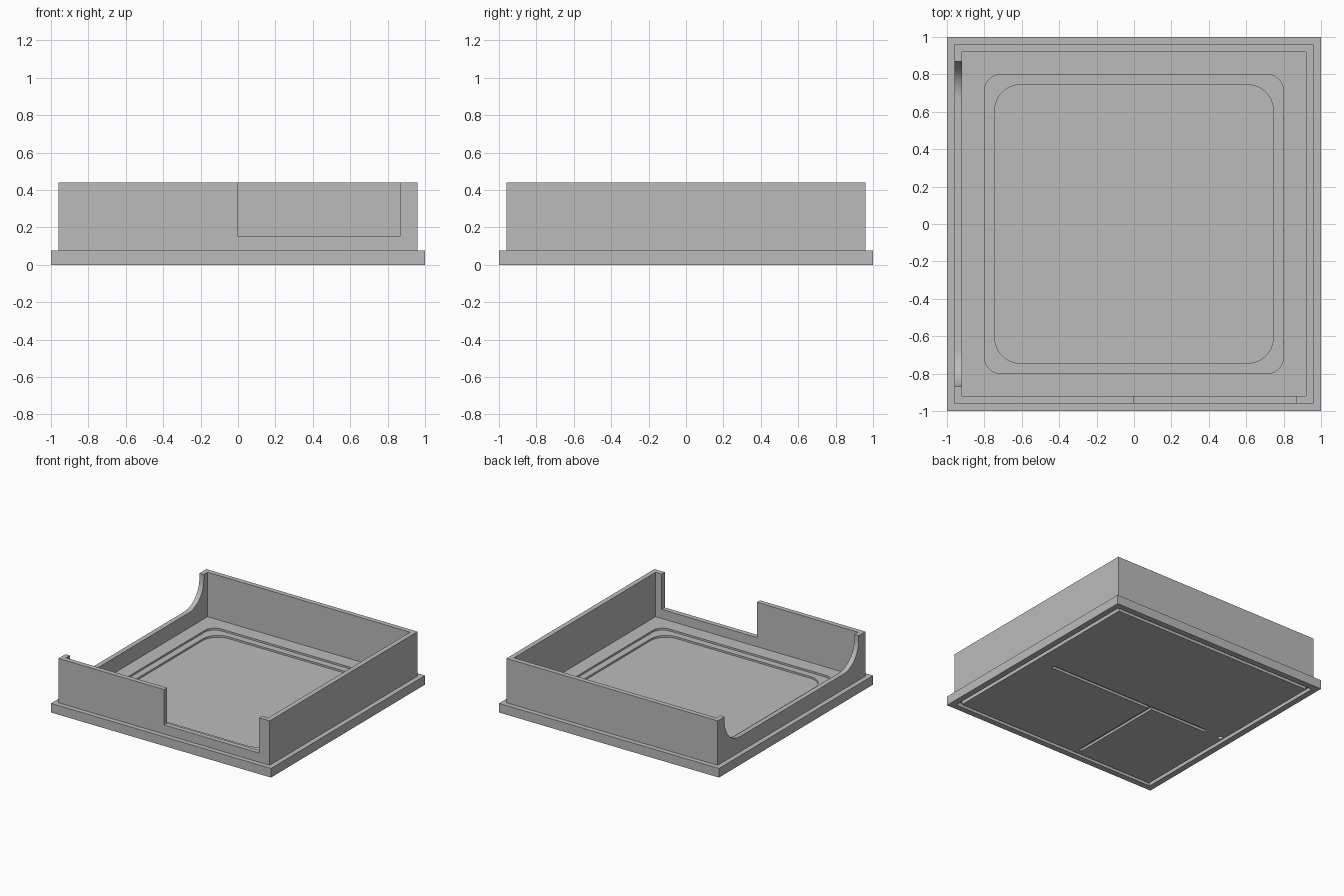
import bpy, bmesh, math
from mathutils import Vector

scene = bpy.context.scene
cube = bpy.data.objects.get("Cube")
if cube:
    bpy.data.objects.remove(cube, do_unlink=True)

grey = bpy.data.materials.new("plain_grey")
grey.use_nodes = True
colour = (0.5, 0.5, 0.5, 1)
grey.diffuse_color = colour
grey.node_tree.nodes["Principled BSDF"].inputs["Base Color"].default_value = colour


def rounded(u0, u1, v0, v1, r=0.0, steps=12):
    """Outline of a rectangle, with rounded corners when r > 0."""
    if r == 0:
        return [(u0, v0), (u1, v0), (u1, v1), (u0, v1)]
    centres = [(u1 - r, v1 - r), (u0 + r, v1 - r), (u0 + r, v0 + r), (u1 - r, v0 + r)]
    return [(cu + r * math.cos(a), cv + r * math.sin(a))
            for i, (cu, cv) in enumerate(centres)
            for a in [(i + k / steps) * math.pi / 2 for k in range(steps + 1)]]


def prism(name, outline, low, high, axis="z"):
    """Extrude an outline along z (outline in xy) or along x (outline in yz)."""
    bm = bmesh.new()
    place = (lambda u, v: (u, v, low)) if axis == "z" else (lambda u, v: (low, u, v))
    face = bm.faces.new([bm.verts.new(place(u, v)) for u, v in outline])
    ext = bmesh.ops.extrude_face_region(bm, geom=[face])
    step = Vector((0, 0, high - low)) if axis == "z" else Vector((high - low, 0, 0))
    bmesh.ops.translate(bm, vec=step,
                        verts=[g for g in ext["geom"] if isinstance(g, bmesh.types.BMVert)])
    bmesh.ops.recalc_face_normals(bm, faces=bm.faces)
    mesh = bpy.data.meshes.new(name)
    bm.to_mesh(mesh)
    bm.free()
    mesh.materials.append(grey)
    obj = bpy.data.objects.new(name, mesh)
    scene.collection.objects.link(obj)
    return obj


def box(name, x0, x1, y0, y1, z0, z1):
    return prism(name, rounded(x0, x1, y0, y1), z0, z1)


def cut(target, cutter):
    """Subtract the cutter, then remove it."""
    cutter.hide_render = True
    mod = target.modifiers.new("cut", "BOOLEAN")
    mod.operation, mod.solver, mod.object = "DIFFERENCE", "EXACT", cutter
    bpy.ops.object.select_all(action="DESELECT")
    bpy.context.view_layer.objects.active = target
    target.select_set(True)
    bpy.ops.object.modifier_apply(modifier=mod.name)
    bpy.data.objects.remove(cutter, do_unlink=True)


BASE, TOP, OUT, INN = 0.075, 0.44, 0.96, 0.92

# Base plate with a stepped pocket in the floor
base = box("base_plate", -1, 1, -1, 1, 0, BASE)
cut(base, prism("pocket_ledge", rounded(-0.8, 0.8, -0.8, 0.8, 0.09), 0.06, 0.2))
cut(base, prism("pocket_floor", rounded(-0.745, 0.745, -0.745, 0.745, 0.14), 0.045, 0.2))

# Underside: perimeter channel, T-shaped grooves and a small hole
ring = box("perimeter_channel", -0.95, 0.95, -0.95, 0.95, -0.1, 0.03)
cut(ring, box("channel_core", -INN, INN, -INN, INN, -0.2, 0.1))
cut(base, ring)
cut(base, box("long_groove", -0.74, 0.76, -0.06, -0.03, -0.1, 0.02))
cut(base, box("cross_groove", -0.22, -0.19, -0.88, -0.045, -0.1, 0.02))
cut(base, prism("small_hole", rounded(-0.91, -0.87, -0.07, -0.03, 0.019, 4), -0.1, 0.02))

# Walls: open ring, square notch in front, wide rounded opening on one side
walls = box("walls", -OUT, OUT, -OUT, OUT, BASE, TOP)
cut(walls, box("interior", -INN, INN, -INN, INN, 0, 1))
cut(walls, box("front_notch", 0, 0.865, -1.1, -0.9, 0.15, 1))
cut(walls, prism("side_opening", rounded(-0.87, 0.87, 0.2, 1.2, 0.2), -1.1, -0.9, "x"))

# Smooth the rounded corners, keep the edges sharp
for obj in (base, walls):
    bpy.ops.object.select_all(action="DESELECT")
    bpy.context.view_layer.objects.active = obj
    obj.select_set(True)
    bpy.ops.object.shade_smooth_by_angle(angle=math.radians(30))
